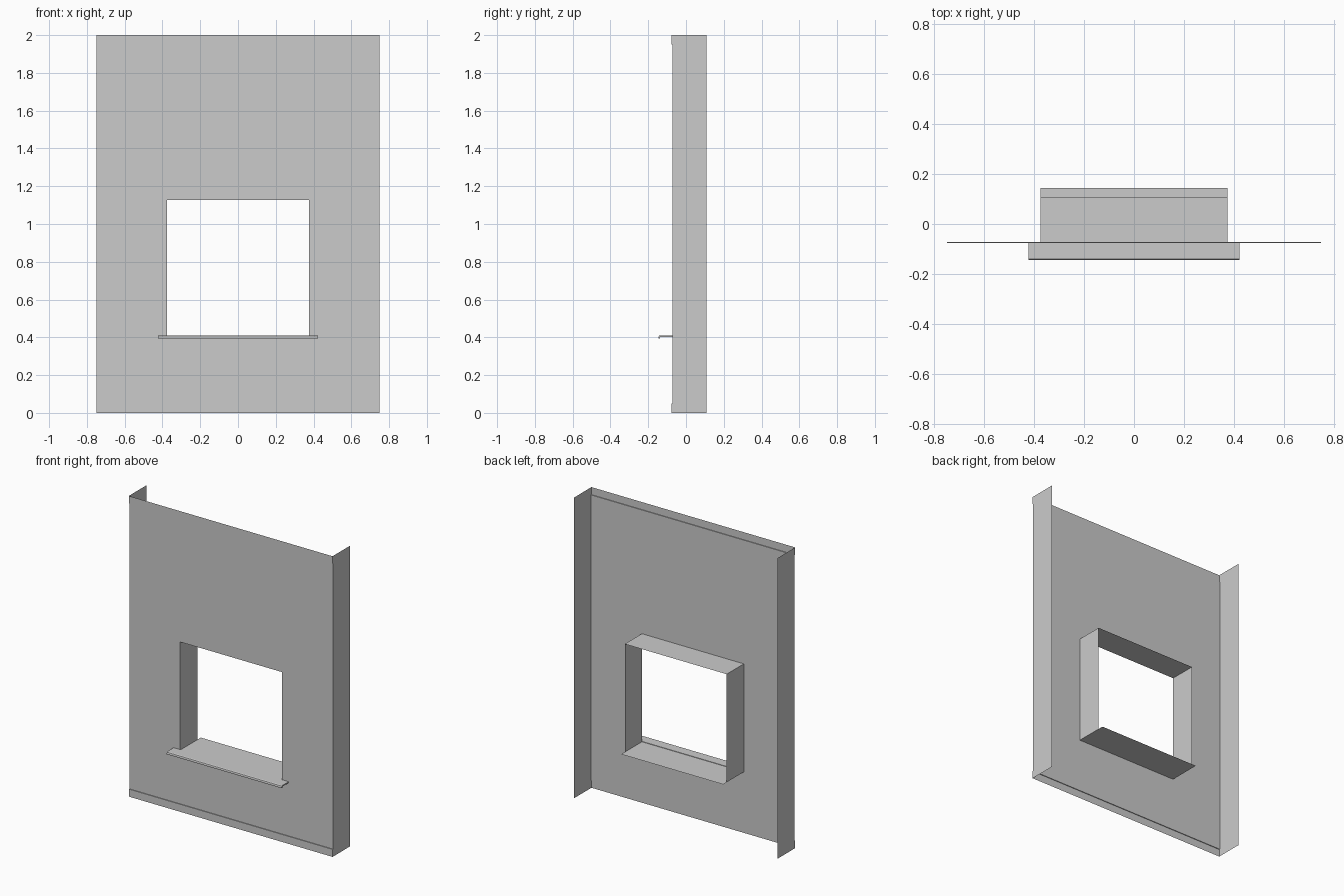
import bpy

if "Cube" in bpy.data.objects:
    bpy.data.objects.remove(bpy.data.objects["Cube"])

W, F, B = 0.75, -0.072, 0.108      # half width, wall front, return depth
FB = -0.077                        # face of the top and bottom bands
O, Z0, Z1 = 0.375, 0.408, 1.127    # opening half width, bottom, top


def make(name, faces):
    """Mesh object from a list of polygons, each a list of points."""
    verts, polys = [], []
    for f in faces:
        polys.append(list(range(len(verts), len(verts) + len(f))))
        verts += f
    me = bpy.data.meshes.new(name)
    me.from_pydata(verts, [], polys)
    ob = bpy.data.objects.new(name, me)
    bpy.context.collection.objects.link(ob)
    return ob


def strip(profile, hw):
    """Sweep an open (y, z) profile across x, from -hw to hw."""
    return [[(-hw, *a), (hw, *a), (hw, *b), (-hw, *b)]
            for a, b in zip(profile, profile[1:])]


def panel(x0, x1, z0, z1):
    return [(x0, F, z0), (x1, F, z0), (x1, F, z1), (x0, F, z1)]


# Front sheet around the window opening
make("wall_front", [panel(-W, W, 0.05, Z0), panel(-W, W, Z1, 1.95),
                    panel(-W, -O, Z0, Z1), panel(O, W, Z0, Z1)])

# Slightly raised bands along the bottom and top
make("bottom_band", strip([(FB, 0), (FB, 0.05), (F, 0.05)], W))
make("top_band", strip([(F, 1.95), (FB, 1.95), (FB, 2)], W))

# Side returns, notched to follow the bands
side = [(B, 0), (B, 2), (FB, 2), (FB, 1.95), (F, 1.95), (F, 0.05), (FB, 0.05), (FB, 0)]
for name, s in (("left", -1), ("right", 1)):
    pts = [(s * W, y, z) for y, z in side]
    make(name + "_return", [pts if s < 0 else pts[::-1]])

# Window reveal: two jambs and the head
jambs = []
for s in (-1, 1):
    p = [(s * O, F, Z0), (s * O, F, Z1), (s * O, B, Z1), (s * O, B, Z0)]
    jambs.append(p if s < 0 else p[::-1])
make("window_jambs", jambs)
make("window_head", strip([(F, Z1), (B, Z1)], O)).data.flip_normals()

# Thin sill sheet running through the opening and out of the back
make("sill_sheet", strip([(F, Z0), (0.145, Z0)], O))

# Projecting sill nose with a turned-down lip
nose = [(F, 0.411), (-0.137, 0.411), (-0.143, 0.408), (-0.145, 0.402), (-0.145, 0.395),
        (-0.138, 0.395), (-0.138, 0.403), (F, 0.403)]
ends = [[(x, *p) for p in nose] for x in (-0.423, 0.423)]
make("sill_nose", strip(nose + nose[:1], 0.423) + [ends[0], ends[1][::-1]])
